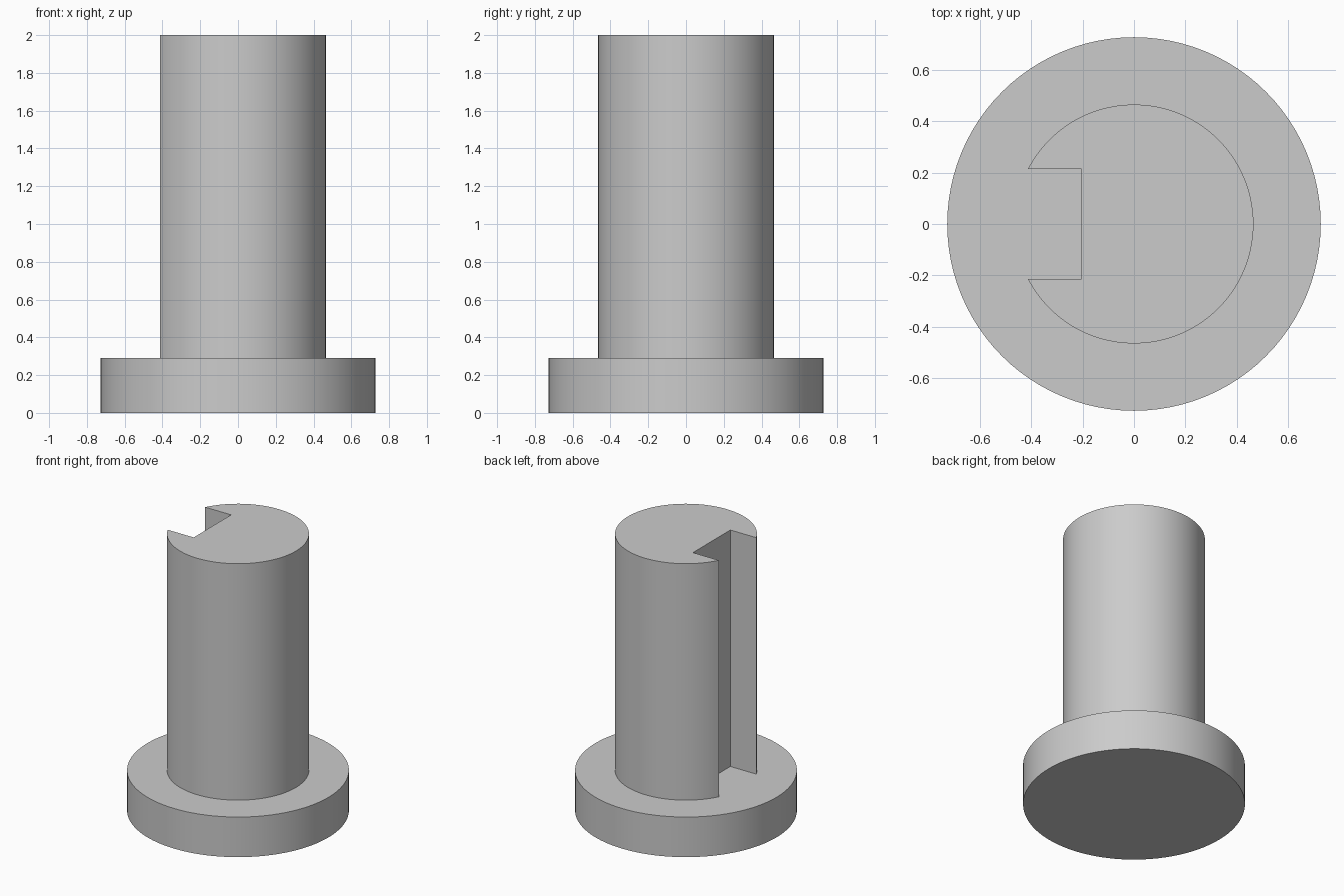
import bpy
import bmesh
import math

default_cube = bpy.data.objects.get("Cube")
if default_cube:
    bpy.data.objects.remove(default_cube, do_unlink=True)

BASE_RADIUS, BASE_TOP = 0.727, 0.29
SHAFT_RADIUS, SHAFT_TOP = 0.465, 2.0
SLOT_HALF_WIDTH, SLOT_FLOOR_X = 0.214, -0.205
SEGMENTS = 96

grey = bpy.data.materials.new("plain grey")
grey.use_nodes = True
colour = (0.6, 0.6, 0.6, 1)
grey.diffuse_color = colour
grey.node_tree.nodes["Principled BSDF"].inputs["Base Color"].default_value = colour


def arc(radius, start, end, steps):
    """Points along an arc, both ends included."""
    angles = [start + (end - start) * i / steps for i in range(steps + 1)]
    return [(radius * math.cos(a), radius * math.sin(a)) for a in angles]


def extrude_outline(name, outline, bottom, top):
    """Solid prism from a closed outline, smooth with sharp edges."""
    bm = bmesh.new()
    face = bm.faces.new([bm.verts.new((x, y, bottom)) for x, y in outline])
    moved = bmesh.ops.extrude_face_region(bm, geom=[face], use_keep_orig=True)["geom"]
    verts = [v for v in moved if isinstance(v, bmesh.types.BMVert)]
    bmesh.ops.translate(bm, verts=verts, vec=(0, 0, top - bottom))
    bmesh.ops.recalc_face_normals(bm, faces=bm.faces)
    mesh = bpy.data.meshes.new(name)
    bm.to_mesh(mesh)
    bm.free()
    mesh.materials.append(grey)
    obj = bpy.data.objects.new(name, mesh)
    bpy.context.collection.objects.link(obj)
    bpy.ops.object.select_all(action="DESELECT")
    obj.select_set(True)
    bpy.context.view_layer.objects.active = obj
    bpy.ops.object.shade_smooth_by_angle(angle=math.radians(30))
    return obj


# Round base flange
flange = arc(BASE_RADIUS, 0, math.tau, SEGMENTS)[:-1]
extrude_outline("base_flange", flange, 0, BASE_TOP)

# Shaft with a full-length keyway on its right side
slot_angle = math.pi - math.asin(SLOT_HALF_WIDTH / SHAFT_RADIUS)
shaft = arc(SHAFT_RADIUS, -slot_angle, slot_angle, SEGMENTS)
shaft += [(SLOT_FLOOR_X, SLOT_HALF_WIDTH), (SLOT_FLOOR_X, -SLOT_HALF_WIDTH)]
extrude_outline("slotted_shaft", shaft, BASE_TOP, SHAFT_TOP)
